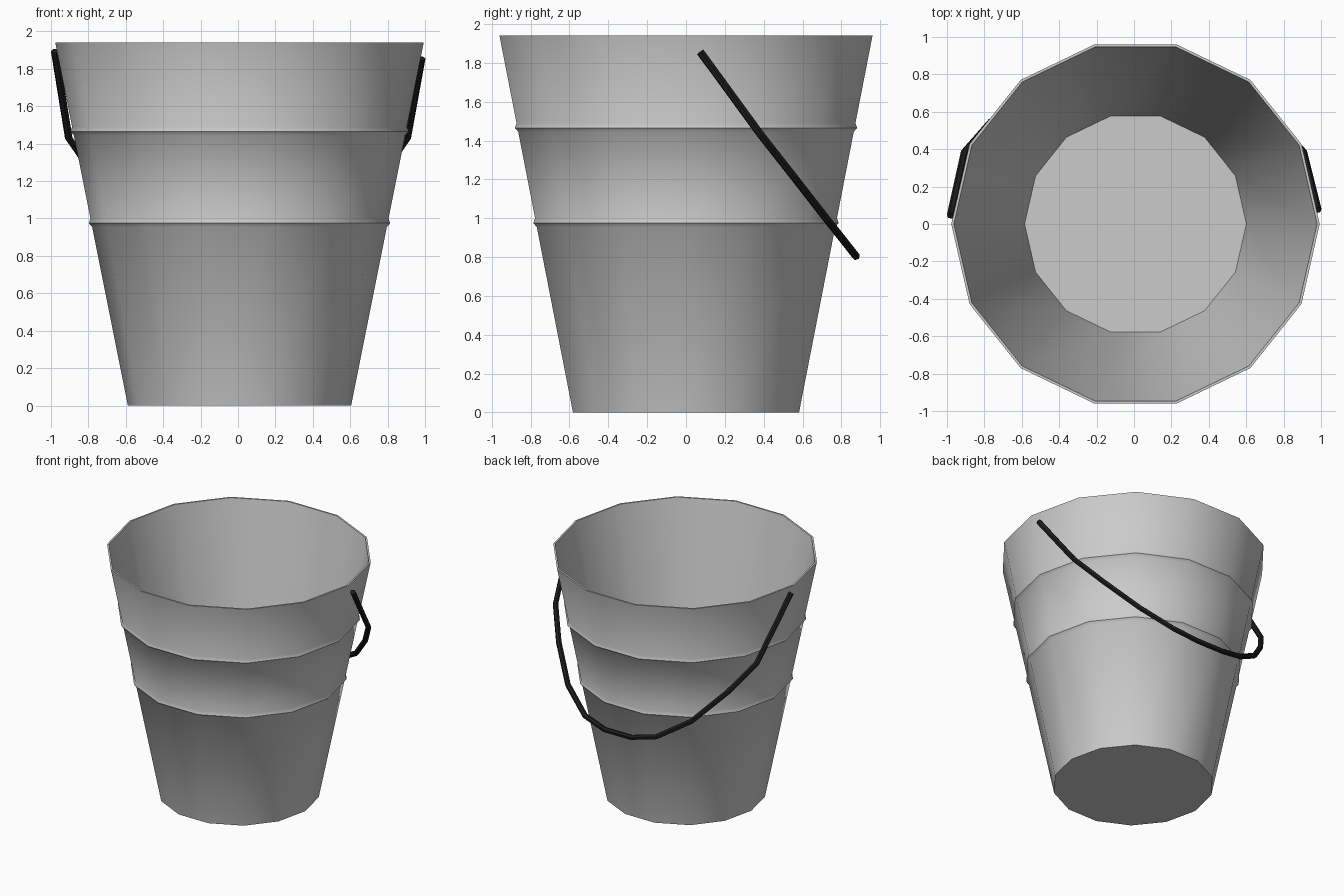
import bpy, bmesh, math

if "Cube" in bpy.data.objects:
    bpy.data.objects.remove(bpy.data.objects["Cube"])

SIDES, CX, H = 14, 0.008, 1.94
R0, R1 = 0.597, 0.985


def wall(z):
    """Outer wall radius at height z."""
    return R0 + (R1 - R0) * z / H


# Bucket: lathe a profile with two small ridges, a thin rim and an inner floor
profile = [(R0, 0)]
for z in (0.975, 1.465):
    profile += [(wall(z - 0.02), z - 0.02), (wall(z) + 0.014, z), (wall(z + 0.025), z + 0.025)]
profile += [(R1, H), (R1 - 0.014, H), (wall(0.05) - 0.014, 0.05)]

bm = bmesh.new()
rings = []
for r, z in profile:
    rings.append([bm.verts.new((CX + r * math.cos(2 * math.pi * i / SIDES),
                                r * math.sin(2 * math.pi * i / SIDES), z))
                  for i in range(SIDES)])
for a, b in zip(rings, rings[1:]):
    for i in range(SIDES):
        j = (i + 1) % SIDES
        bm.faces.new((a[i], a[j], b[j], b[i]))
bm.faces.new(rings[0][::-1])
bm.faces.new(rings[-1])
bmesh.ops.recalc_face_normals(bm, faces=bm.faces)
mesh = bpy.data.meshes.new("bucket")
bm.to_mesh(mesh)
bm.free()
bucket = bpy.data.objects.new("bucket", mesh)
bpy.context.collection.objects.link(bucket)
bucket.select_set(True)
bpy.context.view_layer.objects.active = bucket
bpy.ops.object.shade_smooth_by_angle(angle=math.radians(42))

# Handle: thin bail hanging down behind the bucket
half = [(0.905, 0.385, 1.43), (0.76, 0.55, 1.22), (0.555, 0.725, 0.995),
        (0.32, 0.84, 0.85), (0.12, 0.875, 0.805)]
path = ([(-0.98, 0.045, 1.895)] + [(-x, y, z) for x, y, z in half]
        + half[::-1] + [(0.982, 0.075, 1.855)])
curve = bpy.data.curves.new("handle", "CURVE")
curve.dimensions = "3D"
curve.bevel_depth = 0.021
curve.bevel_resolution = 1
curve.use_fill_caps = True
spline = curve.splines.new("POLY")
spline.points.add(len(path) - 1)
for p, co in zip(spline.points, path):
    p.co = (*co, 1)
spline.use_smooth = False
handle = bpy.data.objects.new("handle", curve)
bpy.context.collection.objects.link(handle)

black = bpy.data.materials.new("black")
black.diffuse_color = (0.012, 0.012, 0.012, 1)
black.use_nodes = True
black.node_tree.nodes["Principled BSDF"].inputs["Base Color"].default_value = black.diffuse_color
curve.materials.append(black)
